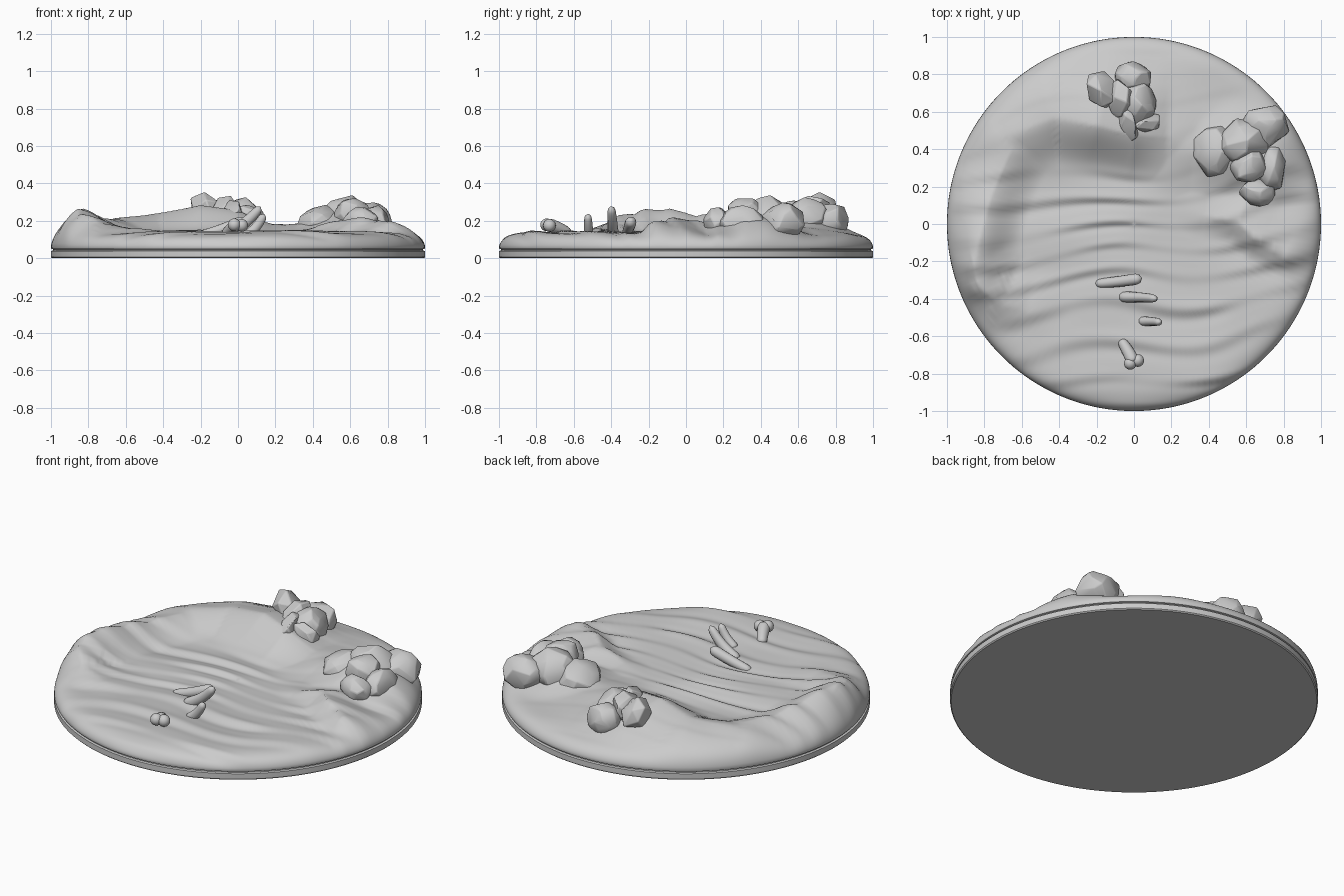
import bpy, bmesh, math, random
from mathutils import Vector, Matrix, noise

cube = bpy.data.objects.get("Cube")
if cube:
    bpy.data.objects.remove(cube)

grey = bpy.data.materials.new("plain grey")
grey.use_nodes = True
grey.diffuse_color = (0.6, 0.6, 0.6, 1)
grey.node_tree.nodes["Principled BSDF"].inputs["Base Color"].default_value = grey.diffuse_color


def finish(name, bm, angle):
    """Turn a bmesh into a shaded object."""
    bmesh.ops.recalc_face_normals(bm, faces=bm.faces)
    mesh = bpy.data.meshes.new(name)
    bm.to_mesh(mesh)
    bm.free()
    mesh.materials.append(grey)
    obj = bpy.data.objects.new(name, mesh)
    bpy.context.collection.objects.link(obj)
    bpy.ops.object.select_all(action="DESELECT")
    obj.select_set(True)
    bpy.context.view_layer.objects.active = obj
    bpy.ops.object.shade_smooth_by_angle(angle=math.radians(angle))
    return obj


def loft(bm, rings):
    """Skin a list of closed rings of points and return their vertices."""
    loops = [[bm.verts.new(p) for p in ring] for ring in rings]
    for a, b in zip(loops, loops[1:]):
        for i in range(len(a)):
            j = (i + 1) % len(a)
            bm.faces.new((a[i], a[j], b[j], b[i]))
    return loops


def circle(radius, z, count):
    return [(radius * math.cos(math.tau * i / count),
             radius * math.sin(math.tau * i / count), z) for i in range(count)]


def smooth(t):
    t = min(max(t, 0), 1)
    return t * t * (3 - 2 * t)


# Dune crests: points (x, y, height), then slope width left and right of the path
DUNES = [
    ([(-.7, .46, .05), (-.42, .56, .11), (-.2, .52, .15), (0, .47, .12), (.18, .46, .04)], .48, .25),
    ([(-.66, .38, .06), (-.76, .15, .09), (-.83, -.1, .11), (-.86, -.25, .1)], .22, .28),
    ([(-.87, -.18, .1), (-.84, -.33, .09), (-.74, -.42, .06), (-.58, -.46, .02)], .3, .15),
    ([(.38, .04, .02), (.56, .0, .075), (.66, -.09, .08), (.8, -.16, .07)], .3, .12),
    ([(.32, .38, .04), (.52, .36, .11), (.68, .34, .1)], .32, .3),
]


def dune(x, y, crest, left, right):
    """Height of one dune, with a separate slope on each side of its crest."""
    best = None
    p = Vector((x, y))
    for a, b in zip(crest, crest[1:]):
        start, way = Vector(a[:2]), Vector(b[:2]) - Vector(a[:2])
        t = min(max((p - start).dot(way) / way.length_squared, 0), 1)
        off = p - start - way * t
        if best is None or off.length < best[0]:
            side = (way.x * off.y - way.y * off.x) / (way.length * off.length + 1e-6)
            best = (off.length, side, a[2] + (b[2] - a[2]) * t)
    dist, side, height = best
    width = right + (left - right) * (.5 + .5 * side)
    return height * (1 - smooth((dist + .03) / (width + .03)))


def ground(x, y):
    r = min(math.hypot(x, y), 1)
    # Wind ripples bent and faded by slow noise
    bend = noise.noise((x * 1.3, y * 1.8, 3))
    phase = y * 40 - x * 5 + bend * 6
    ripple = .008 * math.sin(phase + .6 * math.sin(phase))
    ripple *= 1 - .85 * smooth((y - .1) / .35)
    ripple *= .2 + 1.2 * smooth(.5 + noise.noise((x * 1.8, y * 4, 7)))
    swell = .018 * noise.noise((x * 1.8, y * 3.5, 1))
    heights = sorted(dune(x, y, *d) for d in DUNES)
    z = .138 + ripple + swell + heights[-1] + .3 * heights[-2]
    return .055 + (z - .055) * math.sqrt(1 - r ** 18)


# Round plinth with a groove under the sand
bm = bmesh.new()
profile = [(.994, 0), (1, .006), (1, .038), (.988, .041), (.988, .047), (.997, .05)]
loops = loft(bm, [circle(r, z, 180) for r, z in profile])
bm.faces.new(loops[0])
bm.faces.new(loops[-1])
finish("plinth", bm, 30)

# Sand surface made of concentric rings
bm = bmesh.new()
rings = [circle(.997, .05, 180)]
for i in range(100):
    radius = 1 - (i / 100) ** 1.4
    rings.append([(x, y, ground(x, y)) for x, y, _ in circle(radius, 0, 180)])
loops = loft(bm, rings)
bm.faces.new(loops[-1])
finish("sand", bm, 60)


def boulder(name, centre, size, seed, turn=(0, 0, 0), points=44):
    """Faceted rock: softened hull of scattered points."""
    rng = random.Random(seed)
    bm = bmesh.new()
    for i in range(points):
        # Evenly scattered directions with some jitter
        up = 1 - 2 * (i + .5) / points
        angle = i * 2.4 + rng.uniform(-.35, .35)
        flat = math.sqrt(1 - up * up)
        spot = Vector((flat * math.cos(angle), flat * math.sin(angle), up))
        bm.verts.new(spot * rng.uniform(.9, 1.1))
    hull = bmesh.ops.convex_hull(bm, input=bm.verts)
    bmesh.ops.delete(bm, geom=[v for v in hull["geom_interior"] if isinstance(v, bmesh.types.BMVert)],
                     context="VERTS")
    bmesh.ops.dissolve_limit(bm, angle_limit=.2, verts=bm.verts, edges=bm.edges)
    bmesh.ops.scale(bm, vec=size, verts=bm.verts)
    for axis, angle in zip("XYZ", turn):
        bm.transform(Matrix.Rotation(math.radians(angle), 4, axis))
    bm.transform(Matrix.Translation(centre))
    obj = finish(name, bm, 38)
    bevel = obj.modifiers.new("worn edges", "BEVEL")
    bevel.width = .006
    bevel.segments = 2


# Large rock pile on the right
boulder("pile_left_rock", (.44, .39, .18), (.13, .14, .1), 1)
boulder("pile_middle_rock", (.58, .44, .21), (.14, .12, .12), 2)
boulder("pile_back_rock", (.7, .52, .19), (.125, .12, .11), 3)
boulder("pile_centre_rock", (.61, .31, .23), (.1, .1, .1), 4)
boulder("pile_front_rock", (.66, .17, .19), (.1, .075, .08), 5)
boulder("pile_outer_rock", (.735, .3, .18), (.075, .13, .1), 6)

# Smaller outcrop at the back, rising to a leaning slab
boulder("outcrop_back_rock", (-.01, .78, .2), (.105, .09, .1), 7)
boulder("outcrop_middle_rock", (.02, .64, .22), (.1, .12, .1), 8)
boulder("outcrop_shoulder", (-.07, .67, .24), (.08, .12, .1), 12, (15, 0, 10), 18)
boulder("outcrop_slab", (-.17, .72, .26), (.085, .115, .1), 9, (0, -25, 25), 14)
boulder("outcrop_spike", (-.035, .55, .24), (.055, .12, .08), 10, (10, 15, 12), 14)
boulder("outcrop_fin", (.07, .54, .21), (.095, .055, .075), 11, (0, 30, 10), 14)


def tube(name, path, radii, flat=1.0):
    """Curved bone with domed ends, optionally flattened across y."""
    bm = bmesh.new()
    a, b, c = (Vector(p) for p in path)
    rings = []
    steps = 18
    for i in range(steps + 1):
        t = i / steps
        spot = a * (1 - t) ** 2 + b * 2 * t * (1 - t) + c * t * t
        way = ((b - a) * (1 - t) + (c - b) * t).normalized()
        side = way.cross(Vector((0, 0, 1))).normalized()
        up = side.cross(way)
        dome = math.sqrt(max(1 - abs(2 * t - 1) ** 8, .02))
        r = (radii[0] + (radii[1] - radii[0]) * t) * dome
        rings.append([spot + side * r * flat * math.cos(k * math.tau / 14)
                      + up * r * math.sin(k * math.tau / 14) for k in range(14)])
    loops = loft(bm, rings)
    bm.faces.new(loops[0])
    bm.faces.new(loops[-1])
    finish(name, bm, 50)


# Ribs leaning out of the sand
tube("back_rib", [(-.21, -.32, .12), (-.08, -.31, .15), (.04, -.29, .205)], (.025, .032))
tube("middle_rib", [(-.08, -.39, .12), (.04, -.39, .17), (.12, -.4, .275)], (.035, .024), .9)
tube("front_rib", [(.03, -.52, .11), (.1, -.52, .15), (.14, -.525, .235)], (.03, .022), .9)

# Leg bone with a two-knobbed end
tube("bone_shaft", [(-.07, -.62, .13), (-.03, -.68, .165), (0, -.745, .18)], (.026, .038))
for name, spot in (("bone_left_knob", (.02, -.73, .175)), ("bone_right_knob", (-.02, -.745, .178))):
    bm = bmesh.new()
    bmesh.ops.create_uvsphere(bm, u_segments=16, v_segments=10, radius=.034)
    bm.transform(Matrix.Translation(spot))
    finish(name, bm, 60)
